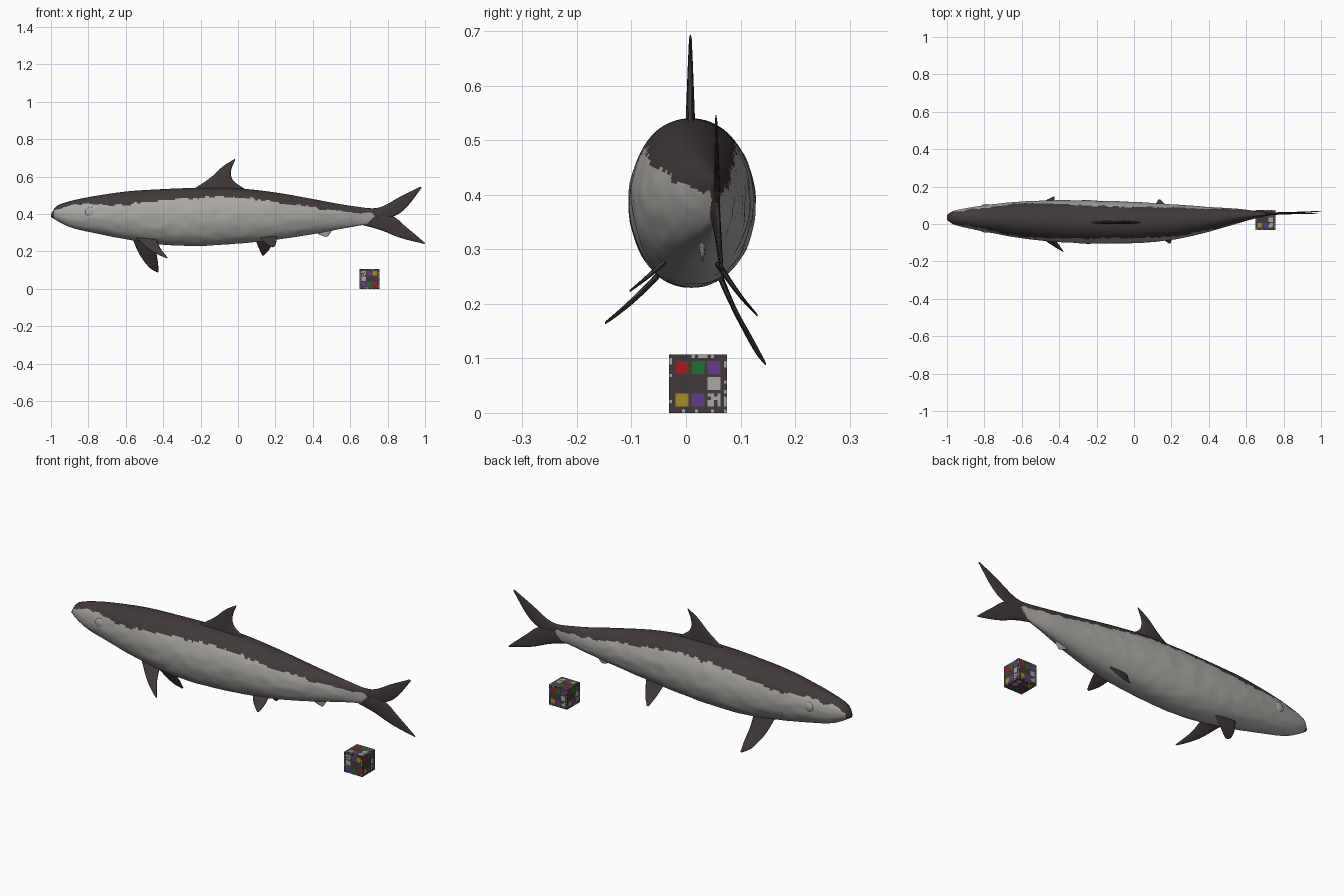
import bpy, bmesh, math, random
from mathutils import Vector, noise

if "Cube" in bpy.data.objects:
    bpy.data.objects.remove(bpy.data.objects["Cube"])

random.seed(4)


def material(name, rgb):
    m = bpy.data.materials.new(name)
    m.diffuse_color = (*rgb, 1)
    m.use_nodes = True
    m.node_tree.nodes["Principled BSDF"].inputs["Base Color"].default_value = m.diffuse_color
    return m


DARK = material("dark grey brown", (0.055, 0.042, 0.042))
LIGHT = material("light grey", (0.40, 0.39, 0.37))
RED = material("red", (0.40, 0.010, 0.015))
GREEN = material("green", (0.012, 0.16, 0.03))
PURPLE = material("purple", (0.13, 0.04, 0.27))
YELLOW = material("yellow", (0.38, 0.27, 0.015))


def finish(name, bm, mats, smooth=True):
    bmesh.ops.remove_doubles(bm, verts=bm.verts, dist=1e-5)
    bmesh.ops.recalc_face_normals(bm, faces=bm.faces)
    mesh = bpy.data.meshes.new(name)
    bm.to_mesh(mesh)
    bm.free()
    for m in mats:
        mesh.materials.append(m)
    if smooth:
        mesh.shade_smooth()
    obj = bpy.data.objects.new(name, mesh)
    bpy.context.collection.objects.link(obj)
    return obj


def curve(rows, u):
    """Smooth interpolation of rows; the first column is the parameter."""
    n = len(rows)
    i = 0
    while i < n - 2 and u > rows[i + 1][0]:
        i += 1

    def slope(k, c):
        a, b = rows[max(k - 1, 0)], rows[min(k + 1, n - 1)]
        return (b[c] - a[c]) / (b[0] - a[0])

    p, q = rows[i], rows[i + 1]
    h = q[0] - p[0]
    t = (u - p[0]) / h
    return [(2*t**3 - 3*t*t + 1) * p[c] + (t**3 - 2*t*t + t) * h * slope(i, c)
            + (3*t*t - 2*t**3) * q[c] + (t**3 - t*t) * h * slope(i + 1, c)
            for c in range(1, len(p))]


def loft(bm, rings):
    rows = [[bm.verts.new(p) for p in ring] for ring in rings]
    for a, b in zip(rows, rows[1:]):
        for k in range(len(a)):
            j = (k + 1) % len(a)
            bm.faces.new((a[k], a[j], b[j], b[k]))
    bm.faces.new(rows[0])
    bm.faces.new(rows[-1])


# Body stations: x, top z, bottom z, centre y, half width, height of colour edge
BODY = [
    (-1.0, .396, .384, .035, .012, .395),
    (-.985, .425, .375, .035, .025, .412),
    (-.965, .446, .362, .034, .036, .425),
    (-.9, .468, .33, .032, .052, .440),
    (-.8, .49, .305, .03, .07, .450),
    (-.6, .52, .265, .022, .098, .452),
    (-.4, .533, .236, .015, .112, .474),
    (-.2, .54, .23, .01, .115, .488),
    (0, .537, .242, .008, .11, .488),
    (.2, .515, .262, .01, .095, .465),
    (.4, .48, .292, .025, .066, .435),
    (.55, .452, .32, .042, .04, .415),
    (.65, .437, .338, .05, .02, .403),
    (.74, .425, .35, .055, .006, .400),
]

# Body: lofted rings with a slightly uneven skin
rings = []
for i in range(221):
    x = -1 + 1.74 * i / 220
    top, bot, yc, hw, _ = curve(BODY, x)
    mid, hh = (top + bot) / 2, (top - bot) / 2
    ring = []
    for k in range(88):
        a = 2 * math.pi * k / 88
        c, s = math.cos(a), math.sin(a)
        bump = noise.noise(Vector((x * 14, c * 3, s * 3))) * 0.025
        if s > 0.6:
            bump *= 0.3
        y = yc + hw * (1 + bump) * math.copysign(abs(c) ** 0.95, c)
        ring.append((x, y, mid + hh * (1 + bump * 0.4) * s))
    rings.append(ring)
bm = bmesh.new()
loft(bm, rings)
# Dark back, pale flanks and belly, dark lips and tail root
for f in bm.faces:
    c = f.calc_center_median()
    edge = curve(BODY, c.x)[4] + 0.012 * noise.noise(c * 28)
    f.material_index = int(c.z < edge and c.x > -0.988
                           and c.x < 0.73 - 0.9 * abs(c.z - 0.39))
finish("body", bm, [DARK, LIGHT])

# Eyes: flattened domes on both sides of the head
for side, y in (("left", -.036), ("right", .096)):
    bm = bmesh.new()
    bmesh.ops.create_uvsphere(bm, u_segments=24, v_segments=16, radius=1)
    bmesh.ops.scale(bm, vec=(.027, .010, .025), verts=bm.verts)
    bmesh.ops.translate(bm, vec=(-.79, y, .41), verts=bm.verts)
    finish("eye_" + side, bm, [LIGHT])


def fin(name, lead, trail, thick=.006, mat=DARK):
    """Thin lens-section fin lofted from root to tip between two edges."""
    def rows(pts):
        return [(i / (len(pts) - 1), *p) for i, p in enumerate(pts)]
    lead, trail = rows(lead), rows(trail)
    span = Vector(lead[-1][1:]) - Vector(lead[0][1:])
    chord = Vector(trail[0][1:]) - Vector(lead[0][1:])
    normal = span.cross(chord).normalized()
    rings = []
    for i in range(25):
        t = i / 24
        a, b = Vector(curve(lead, t)), Vector(curve(trail, t))
        ring = []
        for k in range(16):
            ang = 2 * math.pi * k / 16
            off = thick * (1 - 0.75 * t) * math.sin(ang)
            if t == 1:
                off *= 0.5
            ring.append(a.lerp(b, .5 - .5 * math.cos(ang)) + normal * off)
        rings.append(ring)
    bm = bmesh.new()
    loft(bm, rings)
    finish(name, bm, [mat])


# Dorsal fin
fin("dorsal_fin",
    [(-.25, .008, .525), (-.15, .008, .592), (-.08, .008, .655), (-.018, .008, .694)],
    [(.05, .008, .525), (-.025, .008, .578), (-.037, .008, .63), (-.015, .008, .69)], .009)

# Forked tail
fin("tail_upper_lobe",
    [(.66, .052, .432), (.76, .056, .436), (.87, .056, .494), (.975, .055, .547)],
    [(.70, .054, .37), (.825, .058, .385), (.90, .057, .435), (.982, .055, .54)], .008)
fin("tail_lower_lobe",
    [(.66, .052, .342), (.76, .056, .315), (.87, .062, .272), (.995, .068, .240)],
    [(.70, .054, .41), (.825, .058, .388), (.90, .062, .33), (1.0, .068, .245)], .008)

# Pectoral fins, spread unevenly
fin("pectoral_fin_right",
    [(-.57, .05, .285), (-.53, .088, .19), (-.475, .125, .115), (-.43, .146, .087)],
    [(-.44, .05, .275), (-.437, .085, .2), (-.428, .12, .14), (-.424, .146, .092)])
fin("pectoral_fin_left",
    [(-.56, -.02, .285), (-.48, -.085, .215), (-.42, -.125, .18), (-.38, -.148, .163)],
    [(-.44, -.02, .285), (-.42, -.08, .226), (-.395, -.12, .19), (-.375, -.148, .167)])

# Pelvic fins
fin("pelvic_fin_right",
    [(.085, .05, .285), (.11, .095, .22), (.13, .131, .177)],
    [(.20, .05, .285), (.17, .10, .215), (.14, .131, .18)])
fin("pelvic_fin_left",
    [(.10, -.02, .295), (.14, -.07, .25), (.185, -.103, .222)],
    [(.21, -.02, .295), (.205, -.07, .25), (.195, -.103, .225)])

# Small anal fin
fin("anal_fin",
    [(.40, .03, .315), (.435, .03, .29), (.47, .03, .278)],
    [(.51, .03, .325), (.495, .03, .30), (.48, .03, .28)], .008, LIGHT)

# Marker cube: 18 x 18 cells per face, 3 x 3 colour patches, speckled border
PATCHES = ["YPS", "DDL", "RGP"]          # rows from the bottom up
KEYS = "DLRGPY"
N, SIZE, CENTRE = 18, .107, Vector((.7025, .022, .0535))


def cell_key(i, j):
    pi, pj = (i - 2) // 5, (j - 2) // 5
    if 2 <= i < 16 and 2 <= j < 16 and (i - 2) % 5 < 4 and (j - 2) % 5 < 4:
        key = PATCHES[pj][pi]
        return random.choice("LLLD") if key == "S" else key
    if i in (0, 17) or j in (0, 17):
        return random.choice("DDL")
    return "D"


bm = bmesh.new()
X, Y, Z = Vector((1, 0, 0)), Vector((0, 1, 0)), Vector((0, 0, 1))
# Each face: outward normal, pattern right, pattern up
for n, r, u in ((X, Y, Z), (-Y, -X, -Z), (-X, -Y, Z), (Y, -X, Z), (Z, X, Y), (-Z, X, -Y)):
    for i in range(N):
        for j in range(N):
            corners = [(i, j), (i + 1, j), (i + 1, j + 1), (i, j + 1)]
            face = bm.faces.new([bm.verts.new(
                CENTRE + SIZE * (n / 2 + r * (a / N - .5) + u * (b / N - .5)))
                for a, b in corners])
            face.material_index = KEYS.index(cell_key(i, j))
finish("marker_cube", bm, [DARK, LIGHT, RED, GREEN, PURPLE, YELLOW], smooth=False)
